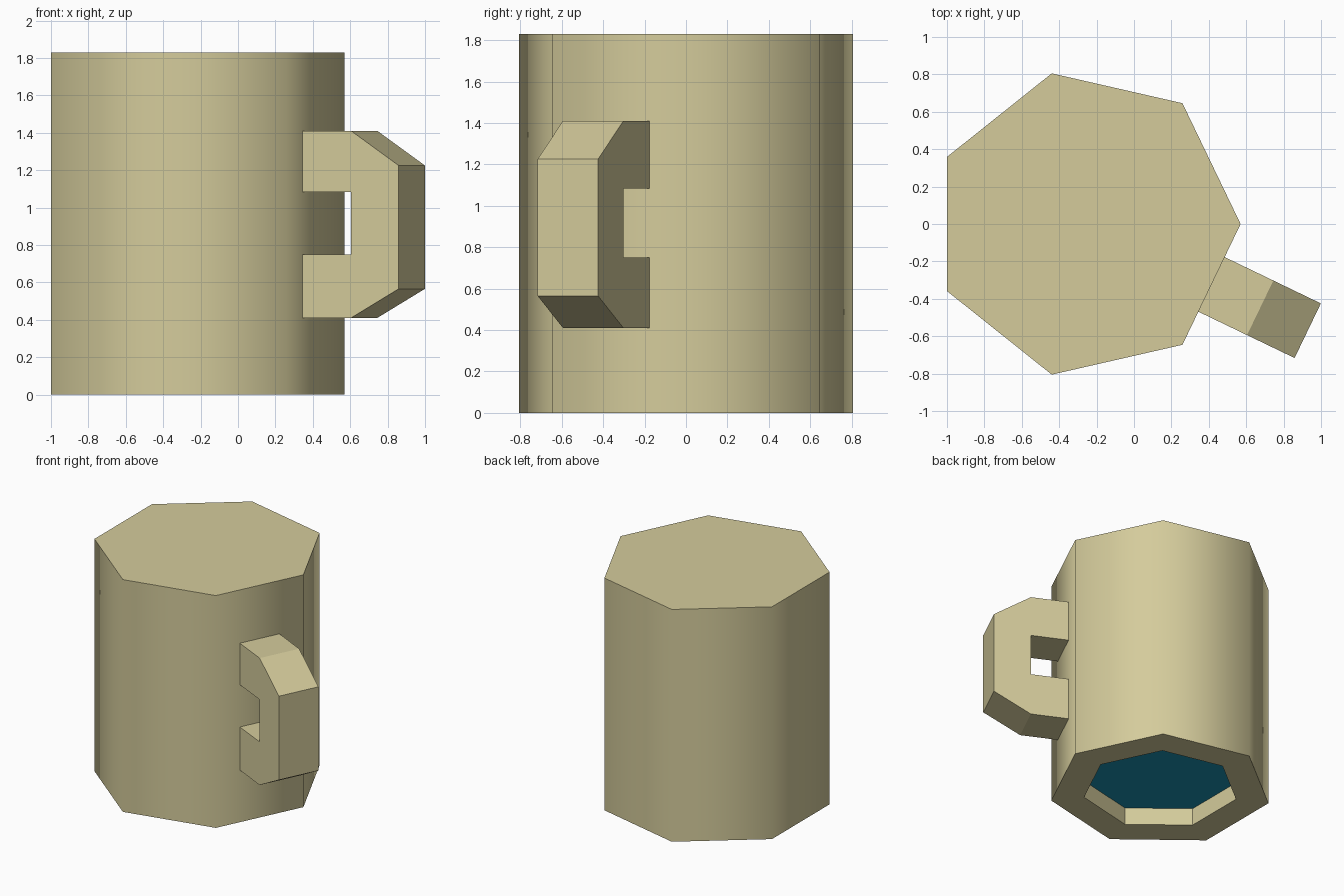
import bpy, bmesh
from math import cos, sin, pi
from mathutils import Matrix

SIDES, RADIUS, HEIGHT = 7, 0.826, 1.83
INNER, DEPTH, CENTRE = 0.578, 0.14, -0.256

default = bpy.data.objects.get("Cube")
if default:
    bpy.data.objects.remove(default)


def material(name, colour):
    m = bpy.data.materials.new(name)
    m.use_nodes = True
    m.diffuse_color = colour
    bsdf = next(n for n in m.node_tree.nodes if n.type == "BSDF_PRINCIPLED")
    bsdf.inputs["Base Color"].default_value = colour
    return m


def ring(bm, radius, z):
    return [bm.verts.new((CENTRE + radius * cos(2 * pi * i / SIDES),
                          radius * sin(2 * pi * i / SIDES), z)) for i in range(SIDES)]


def finish(bm, name, mat):
    mesh = bpy.data.meshes.new(name)
    bm.to_mesh(mesh)
    bm.free()
    mesh.materials.append(mat)
    obj = bpy.data.objects.new(name, mesh)
    bpy.context.collection.objects.link(obj)
    return obj


clay = material("tan clay", (0.66, 0.60, 0.33, 1))
teal = material("teal drink", (0.011, 0.28, 0.43, 1))

# Upturned cup: closed base on top, outer wall, rim and short inner wall
bm = bmesh.new()
rings = [ring(bm, r, z) for r, z in
         ((RADIUS, HEIGHT), (RADIUS, 0), (INNER, 0), (INNER, DEPTH))]
bm.faces.new(rings[0])
for level, (a, b) in enumerate(zip(rings, rings[1:])):
    for i in range(SIDES):
        j = (i + 1) % SIDES
        face = bm.faces.new((a[i], b[i], b[j], a[j]))
        face.smooth = level == 0  # only the outer wall is rounded
finish(bm, "cup_body", clay)

# Drink surface, facing down
bm = bmesh.new()
bm.faces.new(list(reversed(ring(bm, INNER, DEPTH))))
finish(bm, "drink_surface", teal)

# Handle: chamfered C profile, extruded sideways and turned to one wall
wall = RADIUS * cos(pi / SIDES)
half_width, elbow, tip = 0.162, 1.033, 1.315
profile = [(wall, 0.41), (elbow, 0.41), (tip, 0.565), (tip, 1.225), (elbow, 1.41),
           (wall, 1.41), (wall, 1.083), (elbow, 1.083), (elbow, 0.75), (wall, 0.75)]
bm = bmesh.new()
side = bm.faces.new([bm.verts.new((r, -half_width, z)) for r, z in profile])
extruded = bmesh.ops.extrude_face_region(bm, geom=[side], use_keep_orig=True)
moved = [g for g in extruded["geom"] if isinstance(g, bmesh.types.BMVert)]
bmesh.ops.translate(bm, verts=moved, vec=(0, 2 * half_width, 0))
bmesh.ops.recalc_face_normals(bm, faces=bm.faces)
bm.transform(Matrix.Translation((CENTRE, 0, 0)) @ Matrix.Rotation(-pi / SIDES, 4, "Z"))
finish(bm, "handle", clay)
